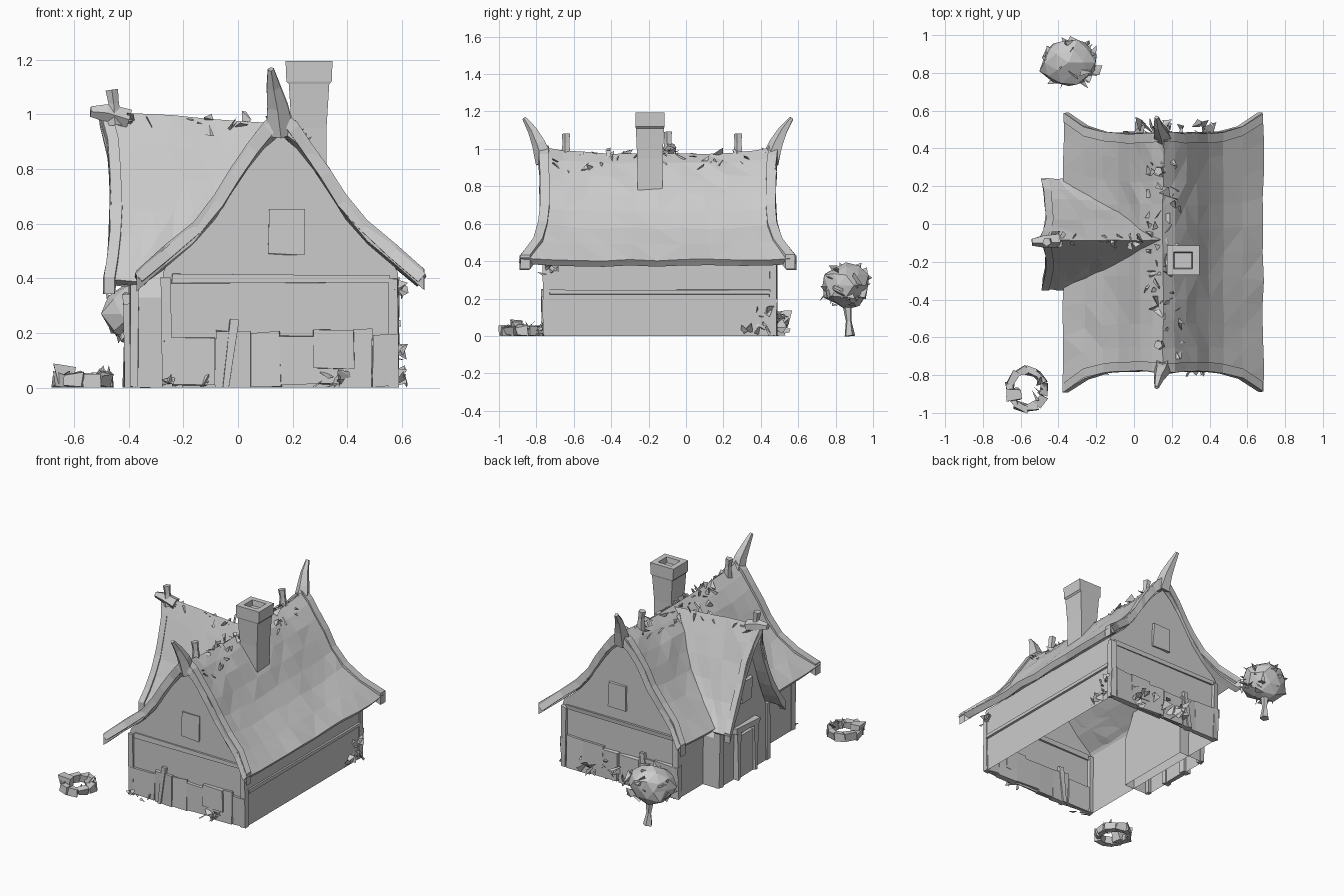
import bpy, bmesh, math, random
from mathutils import Vector as V

if "Cube" in bpy.data.objects:
    bpy.data.objects.remove(bpy.data.objects["Cube"])
R = random.Random(4)
CX, CY = 0.155, -0.15                       # centre lines of the main house
PROF = [(0, .975), (.06, .925), (.12, .85), (.18, .76), (.24, .665), (.32, .575), (.42, .49), (.53, .405)]
DPROF = [(0, 1.0), (.25, .83), (.5, .65), (.75, .5), (1, .39)]
DY, DS, DN = -.085, .265, .325              # side gable ridge, south and north widths

def interp(tab, x):
    for (a, b), (c, d) in zip(tab, tab[1:]):
        if x <= c:
            return b + (d - b) * (x - a) / (c - a)
    return tab[-1][1]

INV = [(z, d) for d, z in reversed(PROF)]
INV = [(0, .53)] + INV

def finish(name, bm, recalc=True):
    if recalc:
        bmesh.ops.recalc_face_normals(bm, faces=bm.faces)
    me = bpy.data.meshes.new(name)
    bm.to_mesh(me); bm.free()
    ob = bpy.data.objects.new(name, me)
    bpy.context.collection.objects.link(ob)
    return ob

def rnd(s):
    return V((R.uniform(-s, s), R.uniform(-s, s), R.uniform(-s, s)))

def sheet(name, rows, thick, jit=.005):
    # curved roof sheet with thickness below
    bm = bmesh.new()
    vs = [[bm.verts.new(V(p) + rnd(jit)) for p in r] for r in rows]
    for a, b in zip(vs, vs[1:]):
        for i in range(len(a) - 1):
            bm.faces.new((a[i], a[i + 1], b[i + 1], b[i]))
    bm.normal_update()
    if sum(f.normal.z for f in bm.faces) < 0:
        bmesh.ops.reverse_faces(bm, faces=bm.faces)
    bmesh.ops.triangulate(bm, faces=bm.faces)
    ob = finish(name, bm, False)
    m = ob.modifiers.new("thick", 'SOLIDIFY')
    m.thickness, m.offset = thick, -1

def shell(name, pts, a, b, along_y):
    # open-bottomed wall shell with gable ends
    bm = bmesh.new()
    mk = lambda u, z, w: bm.verts.new((u, w, z) if along_y else (w, u, z))
    A = [mk(u, z, a) for u, z in pts]
    B = [mk(u, z, b) for u, z in pts]
    bm.faces.new(A); bm.faces.new(B)
    for i in range(len(pts) - 1):
        bm.faces.new((A[i], A[i + 1], B[i + 1], B[i]))
    finish(name, bm)

def add_box(bm, c, s, jit=.006, rot=0, axis='Y'):
    vs = bmesh.ops.create_cube(bm, size=1)['verts']
    from mathutils import Matrix
    M = Matrix.Rotation(rot, 3, axis)
    for v in vs:
        v.co = V(c) + M @ V((v.co.x * s[0], v.co.y * s[1], v.co.z * s[2])) + rnd(jit)
        v.co.z = max(v.co.z, 0)

def boxes(name, items, jit=.006):
    bm = bmesh.new()
    for it in items:
        add_box(bm, it[0], it[1], jit, *it[2:])
    finish(name, bm)

def tube(name, path, radii, n=5):
    # tapering limb through points
    bm, rings = bmesh.new(), []
    for i, p in enumerate(path):
        d = (V(path[min(i + 1, len(path) - 1)]) - V(path[max(i - 1, 0)])).normalized()
        q = d.to_track_quat('Z', 'Y')
        rings.append([bm.verts.new(V(p) + q @ V((math.cos(k * math.tau / n), math.sin(k * math.tau / n), 0)) * radii[i]) for k in range(n)])
    for a, b in zip(rings, rings[1:]):
        for k in range(n):
            bm.faces.new((a[k], a[(k + 1) % n], b[(k + 1) % n], b[k]))
    bm.faces.new(rings[0]); bm.faces.new(rings[-1])
    finish(name, bm)

def shards(name, centres, size):
    # jagged tufts made of small tetrahedra
    bm = bmesh.new()
    for c in centres:
        pts = [V(c) + rnd(size) for _ in range(4)]
        for p in pts:
            p.z = max(p.z, 0)
        bmesh.ops.convex_hull(bm, input=[bm.verts.new(p) for p in pts])
    finish(name, bm)

def bargeboard(name, pts, w, h):
    # board following a roof edge; w is its vector depth, h its vertical height
    bm, rings = bmesh.new(), []
    for p in pts:
        p = V(p) + rnd(.004)
        rings.append([bm.verts.new(p + o) for o in (V((0, 0, .012)), V(w) + V((0, 0, .012)), V(w) - V((0, 0, h)), V((0, 0, -h)))])
    for a, b in zip(rings, rings[1:]):
        for k in range(4):
            bm.faces.new((a[k], a[(k + 1) % 4], b[(k + 1) % 4], b[k]))
    bm.faces.new(rings[0]); bm.faces.new(rings[-1])
    finish(name, bm)

# main roof: swaybacked, concave, flared at the corners
DS_ALL = [-d for d, _ in reversed(PROF)] + [d for d, _ in PROF[1:]]
def roof_pt(d, v):
    t = abs(d) / .53
    y = CY + v * (.622 + .115 * t ** 4 + .015 * (1 - t) ** 3)
    return (CX + d, y, interp(PROF, abs(d)) + abs(v) ** 4 * (.035 * (1 - t) + .015 * t))
sheet("main_roof", [[roof_pt(d, -1 + i / 5) for d in DS_ALL] for i in range(11)], .04)
for s, n in ((-1, "front"), (1, "back")):
    bargeboard(n + "_bargeboard", [roof_pt(d, s) for d in DS_ALL], (0, -s * .05, 0), .065)

# main walls
top = [(CX + d, interp(PROF, abs(d)) - .05) for d in DS_ALL if abs(d) < .43]
shell("main_walls", [(CX - .425, 0), (CX - .43, .42)] + top + [(CX + .43, .42), (CX + .425, 0)], -.745, .465, True)

# side gable roof, cut along the valley where it meets the main roof
def dorm_pt(t, s, k):
    z = interp(DPROF, t)
    x0 = -.455 - .035 * t ** 2 - .05 * (1 - t) ** 4
    x1 = min(CX - interp(INV, z - .03 * (1 - t)) + .03, .16)
    x = x0 + (x1 - x0) * k
    return (x, DY + s * t * (DS if s < 0 else DN), z + .015 * (1 - k) * (1 - t) - .035 * k * (1 - t))
side = [(1 - i / 6, -1) for i in range(6)] + [(i / 6, 1) for i in range(7)]
sheet("side_gable_roof", [[dorm_pt(t, s, k / 5) for t, s in side] for k in range(6)], .03, .004)
bargeboard("side_bargeboard", [dorm_pt(t, s, 0) for t, s in side], (.04, 0, 0), .05)

# side bay walls under the gable
bay = [(DY + s * t * (DS if s < 0 else DN) * .9, interp(DPROF, t) - .06) for t, s in side]
shell("side_bay_walls", [(bay[0][0], 0)] + bay + [(bay[-1][0], 0)], -.385, -.2, False)

# door and window of the bay
boxes("door", [((-.388, -.06, .14), (.03, .14, .28))], .003)
boxes("door_frame", [((-.392, y, .16), (.05, .035, .32)) for y in (-.15, .03)]
      + [((-.392, -.06, .325), (.055, .24, .04))])
boxes("gable_window", [((-.39, -.07, .56), (.03, .12, .14))])
boxes("bay_posts", [((-.38, y, .19), (.035, .04, .38)) for y in (-.31, .195)])

# chimney with a hollow top
bm = bmesh.new()
rings = []
for z, h, k in ((.68, .062, .066), (.95, .064, .068), (1.11, .074, .075), (1.12, .083, .078), (1.195, .086, .078), (1.195, .05, .045), (1.16, .045, .04)):
    rings.append([bm.verts.new((.26 + a * h, -.193 + b * k, z)) for a, b in ((-1, -1), (1, -1), (1, 1), (-1, 1))])
for a, b in zip(rings, rings[1:]):
    for k in range(4):
        bm.faces.new((a[k], a[(k + 1) % 4], b[(k + 1) % 4], b[k]))
bm.faces.new(rings[0]); bm.faces.new(rings[-1])
finish("chimney", bm)

# horns at the ridge ends
for s, n in ((-1, "front"), (1, "back")):
    y = CY + s * .6
    tube(n + "_horn", [(.155, y, .93), (.145, y + s * .035, 1.03), (.13, y + s * .07, 1.10), (.12, y + s * .115, 1.165)], [.055, .04, .027, .012])
tube("side_horn", [(-.40, DY, .98), (-.48, DY - .005, 1.005), (-.54, DY - .01, 1.01)], [.04, .035, .02])

# small pegs along the ridges
for i, p in enumerate([(.14, -.64, .95), (.14, .28, .95), (-.45, DY - .01, .96)]):
    tube("ridge_peg_%d" % i, [p, (p[0] - .005, p[1], p[2] + .08), (p[0] - .012, p[1], p[2] + .13)], [.03, .02, .024])

# jagged ridge tufts
pts = []
for i in range(64):
    d = R.uniform(-.09, .1)
    pts.append((CX + d, R.uniform(-.74, .44), interp(PROF, abs(d)) + .005))
pts += [(R.uniform(-.5, .1), DY + R.uniform(-.03, .02), R.uniform(.95, .985)) for _ in range(16)]
shards("ridge_tufts", pts, .035)

# stone course, corner posts and crooked beams on both gable ends
for y, n in ((-.745, "front"), (.465, "back")):
    x, items = CX - .43, []
    while x < CX + .4:
        w = min(R.uniform(.1, .22), CX + .43 - x)
        items.append(((x + w / 2, y, .1), (w, .035, R.uniform(.17, .24))))
        x += w
    boxes(n + "_stones", items, .008)
    boxes(n + "_beams", [((CX - .415, y, .2), (.035, .04, .4)), ((CX + .415, y, .2), (.035, .04, .4)),
                         ((-.03, y, .12), (.03, .05, .25), .12), ((CX, y, .4), (.8, .025, .03))])
    boxes(n + "_window", [((CX + .02, y, .57), (.13, .025, .16)), ((.35, y, .14), (.15, .05, .14))])
boxes("right_wall_rail", [((CX + .43, -.14, .235), (.02, 1.18, .025))], .003)

# plants at the base of the walls
shards("front_plants", [(R.uniform(.27, .4), -.775, R.uniform(0, .06)) for _ in range(9)], .035)
shards("front_left_plants", [(R.uniform(-.27, -.05), -.77, R.uniform(0, .04)) for _ in range(6)], .03)
shards("back_plants", [(R.uniform(0, .45), R.uniform(.48, .53), R.uniform(0, .12)) for _ in range(22)], .045)
shards("right_ivy", [(.595, R.uniform(.28, .46), R.uniform(.02, .17)) for _ in range(12)], .03)
shards("eave_ivy", [(.6, -.74 + R.uniform(-.03, .05), R.uniform(.34, .38)) for _ in range(6)], .03)

# round tree
bm = bmesh.new()
bmesh.ops.create_icosphere(bm, subdivisions=2, radius=1)
for v in bm.verts:
    v.co = V((v.co.x * .15, v.co.y * .135, v.co.z * .12)) * R.uniform(.88, 1.1) + V((-.345, .855, .27))
finish("tree_crown", bm)
leaves = []
for _ in range(34):
    q = rnd(1).normalized()
    leaves.append((-.34 + q.x * .14, .85 + q.y * .115, .27 + q.z * .1))
shards("tree_leaves", leaves, .04)
tube("tree_trunk", [(-.33, .875, 0), (-.335, .87, .08), (-.34, .86, .2)], [.03, .016, .03])

# ring of stones and sprouts
bm = bmesh.new()
for i in range(10):
    a = i * math.tau / 10
    add_box(bm, (-.57 + .09 * math.cos(a), -.875 + .098 * math.sin(a), .026), (.036, .066, .052), .01, a, 'Z')
add_box(bm, (-.635, -.9, .04), (.06, .06, .08), .012)
finish("stone_ring", bm)
shards("ring_sprouts", [(-.5 + R.uniform(-.02, .02), -.86 + R.uniform(-.08, .06), .05) for _ in range(6)], .035)
